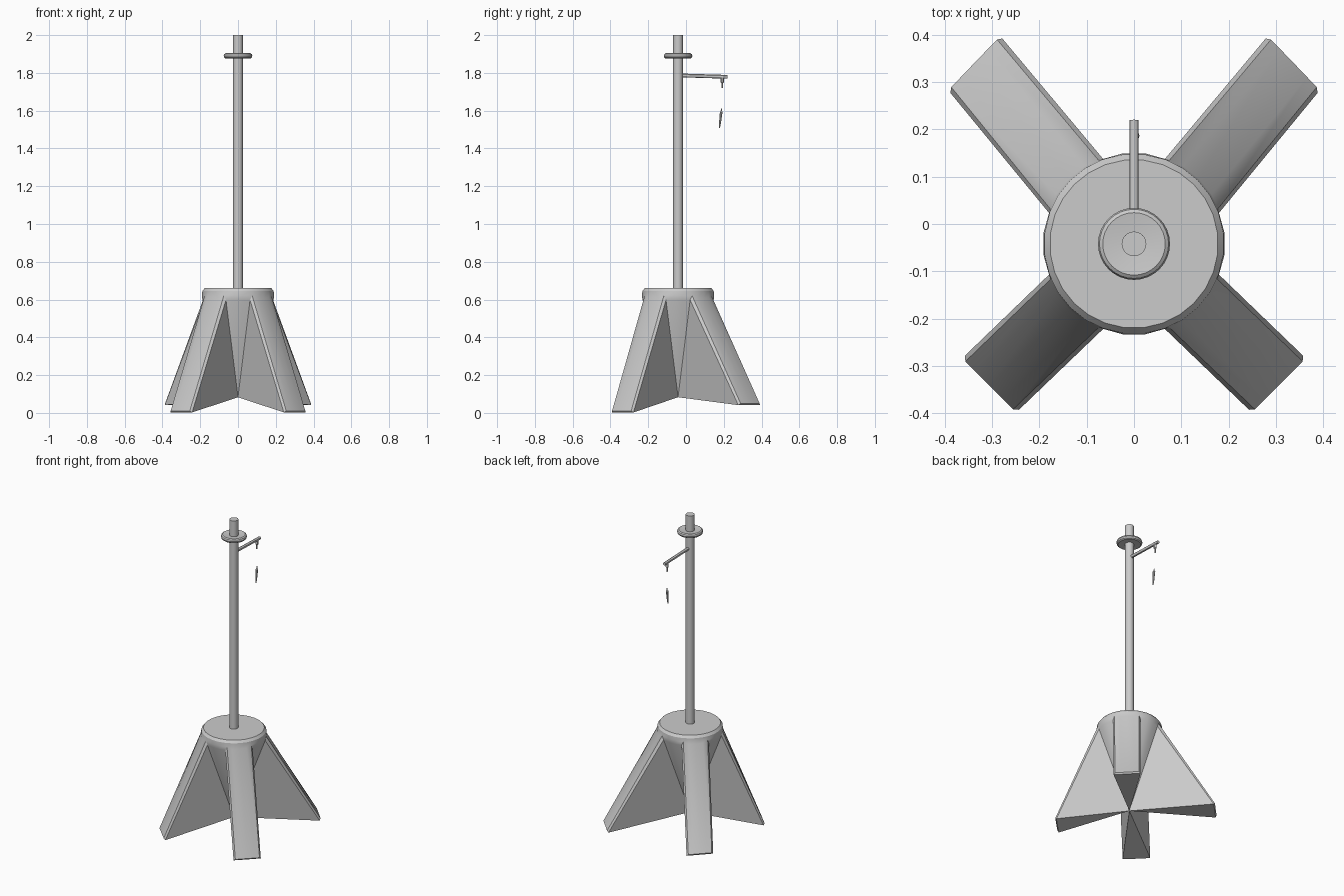
import bpy, bmesh, math
from mathutils import Vector

if "Cube" in bpy.data.objects:
    bpy.data.objects.remove(bpy.data.objects["Cube"])

CY = -0.042  # y of the mast axis


def finish(bm, name, angle=30):
    bmesh.ops.recalc_face_normals(bm, faces=bm.faces[:])
    me = bpy.data.meshes.new(name)
    bm.to_mesh(me)
    bm.free()
    ob = bpy.data.objects.new(name, me)
    bpy.context.collection.objects.link(ob)
    bpy.ops.object.select_all(action='DESELECT')
    ob.select_set(True)
    bpy.context.view_layer.objects.active = ob
    bpy.ops.object.shade_smooth_by_angle(angle=math.radians(angle))
    return ob


def lathe(name, profile, start, axis=(0, 0, 1), n=24):
    """Revolve (radius, distance) points round an axis, with flat end caps."""
    bm = bmesh.new()
    rot = Vector((0, 0, 1)).rotation_difference(Vector(axis).normalized())
    rings = []
    for r, d in profile:
        rings.append([bm.verts.new(Vector(start) + rot @ Vector(
            (r * math.cos(2 * math.pi * i / n), r * math.sin(2 * math.pi * i / n), d)))
            for i in range(n)])
    for a, b in zip(rings, rings[1:]):
        for i in range(n):
            j = (i + 1) % n
            bm.faces.new((a[i], a[j], b[j], b[i]))
    bm.faces.new(rings[0][::-1])
    bm.faces.new(rings[-1])
    return finish(bm, name)


# Four-legged base: round cap, flat leg bands, triangular recesses meeting below
bm = bmesh.new()
LEG, GAP = 4, 3
angles = []
for q in range(4):
    angles += [90 * q + 20 + 50 * i / LEG for i in range(LEG)]
    angles += [90 * q + 70 + 40 * i / GAP for i in range(GAP)]
N = len(angles)
rings = []
for r, z in ((0.194, 0.61), (0.19, 0.645), (0.178, 0.66)):
    rings.append([bm.verts.new((r * math.cos(math.radians(a)),
                                CY + r * math.sin(math.radians(a)), z)) for a in angles])
for lo, hi in zip(rings, rings[1:]):
    for i in range(N):
        j = (i + 1) % N
        bm.faces.new((lo[i], lo[j], hi[j], hi[i]))
bm.faces.new(rings[-1])

centre = bm.verts.new((0, CY, 0.083))
feet = [((0.398, 0.285), (0.285, 0.403), 0.04),
        ((-0.285, 0.403), (-0.398, 0.285), 0.04),
        ((-0.368, -0.285), (-0.25, -0.403), 0.0),
        ((0.25, -0.403), (0.368, -0.285), 0.0)]
sharp = []
for q, (p0, p1, z) in enumerate(feet):
    s = q * (LEG + GAP)
    top = [rings[0][(s + i) % N] for i in range(LEG + GAP + 1)]
    foot = []
    for i in range(LEG + 1):
        t = i / LEG
        foot.append(bm.verts.new((p0[0] + (p1[0] - p0[0]) * t,
                                  p0[1] + (p1[1] - p0[1]) * t, z)))
    for i in range(LEG):
        bm.faces.new((top[i], foot[i], foot[i + 1], top[i + 1]))
        bm.faces.new((foot[i], centre, foot[i + 1]))
        sharp.append((foot[i], foot[i + 1]))
    bm.faces.new((top[0], centre, foot[0]))
    bm.faces.new((top[LEG], foot[LEG], centre))
    for i in range(LEG, LEG + GAP):
        bm.faces.new((top[i], centre, top[i + 1]))
        sharp.append((top[i], top[i + 1]))
    sharp += [(top[0], foot[0]), (top[LEG], foot[LEG])]
bmesh.ops.recalc_face_normals(bm, faces=bm.faces[:])
bmesh.ops.bevel(bm, geom=[bm.edges.get(e) for e in sharp], offset=0.012,
                offset_type='OFFSET', segments=1, affect='EDGES', clamp_overlap=True)
finish(bm, "base")

# Mast and its collar
lathe("mast", [(0.026, 0), (0.026, 1.36)], (0, CY, 0.64))
lathe("collar", [(0.02, 1.879), (0.066, 1.876), (0.073, 1.881), (0.076, 1.89),
                 (0.073, 1.899), (0.066, 1.904), (0.02, 1.898)], (0, CY, 0), n=32)

# Side arm with a small peg under its tip
lathe("arm", [(0.01, 0), (0.01, 0.262)], (0, CY, 1.787), (0, 1, -0.03), n=12)
lathe("arm_peg", [(0.009, 0), (0.009, 0.028), (0.004, 0.034), (0.004, 0.058)],
      (0, 0.192, 1.778), (0, 0, -1), n=12)

# Loose hanging pull below the arm
lathe("hanging_pull", [(0.003, 0), (0.0055, 0.03), (0.0075, 0.085), (0.003, 0.093),
                       (0.002, 0.105)], (0.004, 0.177, 1.508), (0, 0.11, 1), n=10)
